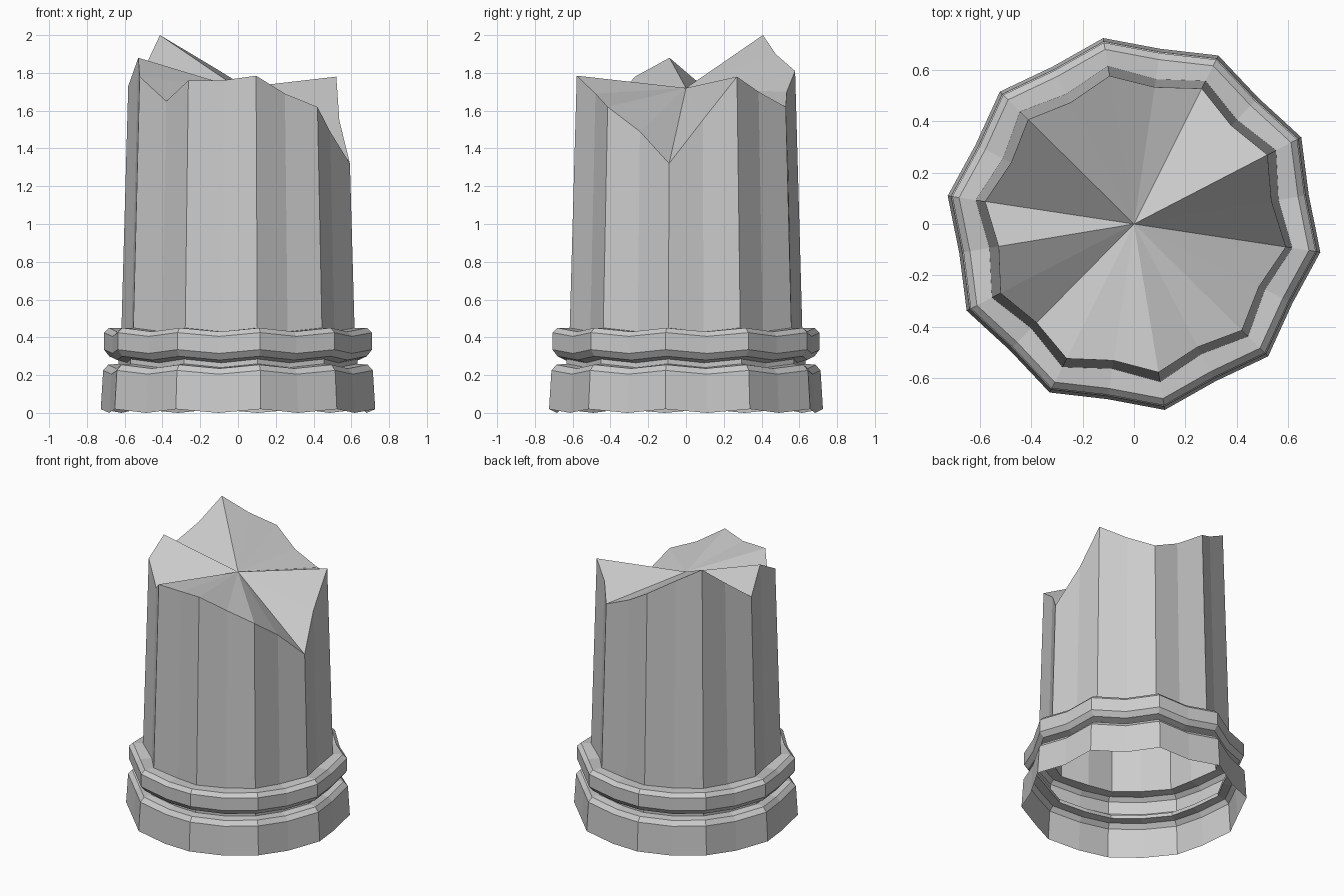
import bpy, bmesh
from math import sin, cos, radians

if "Cube" in bpy.data.objects:
    bpy.data.objects.remove(bpy.data.objects["Cube"])

SIDES = 20            # ten raised corners with a shallow flute between each
START = radians(-8.6)


def point(i, r, z, flute, dip=0.02):
    """Vertex i of a fluted ring; odd vertices sit inward and a little lower."""
    a = START + radians(360 / SIDES) * i
    if i % 2:
        r, z = r * flute, z - dip
    return (r * cos(a), r * sin(a), z)


def bridge(bm, low, high):
    for i in range(SIDES):
        j = (i + 1) % SIDES
        bm.faces.new((low[i], low[j], high[j], high[i]))


def finish(bm, name):
    bmesh.ops.triangulate(bm, faces=[f for f in bm.faces if len(f.verts) > 4])
    me = bpy.data.meshes.new(name)
    bm.to_mesh(me)
    bm.free()
    ob = bpy.data.objects.new(name, me)
    bpy.context.collection.objects.link(ob)
    return ob


def shaft_radius(z):
    return 0.625 - 0.028 * (z - 0.4)


# Moulded base: plinth band, groove and collar ring, open underneath
# (corner radius, corner height, flute ratio)
profile = [(0.735, 0.02, 0.94), (0.722, 0.225, 0.94), (0.695, 0.255, 0.94),
           (0.64, 0.26, 0.93), (0.64, 0.285, 0.93), (0.69, 0.30, 0.94),
           (0.717, 0.335, 0.94), (0.717, 0.425, 0.94), (0.69, 0.45, 0.94),
           (0.624, 0.45, 0.915)]
bm = bmesh.new()
rings = [[bm.verts.new(point(i, r, z, f)) for i in range(SIDES)] for r, z, f in profile]
for a, b in zip(rings, rings[1:]):
    bridge(bm, a, b)
finish(bm, "column_base")

# Broken fluted shaft: rim height at each vertex, fanned to the centre
rim = [1.32, 1.55, 1.78, 1.70, 1.62, 1.70, 1.81, 1.90, 2.00, 1.86,
       1.73, 1.88, 1.78, 1.65, 1.76, 1.76, 1.785, 1.69, 1.62, 1.49]
bm = bmesh.new()
low = [bm.verts.new(point(i, 0.624, 0.45, 0.915)) for i in range(SIDES)]
top = [bm.verts.new(point(i, shaft_radius(z), z, 0.917, 0)) for i, z in enumerate(rim)]
bridge(bm, low, top)
centre = bm.verts.new((0, 0, 1.72))
for i in range(SIDES):
    bm.faces.new((top[i], top[(i + 1) % SIDES], centre))
finish(bm, "broken_shaft")
